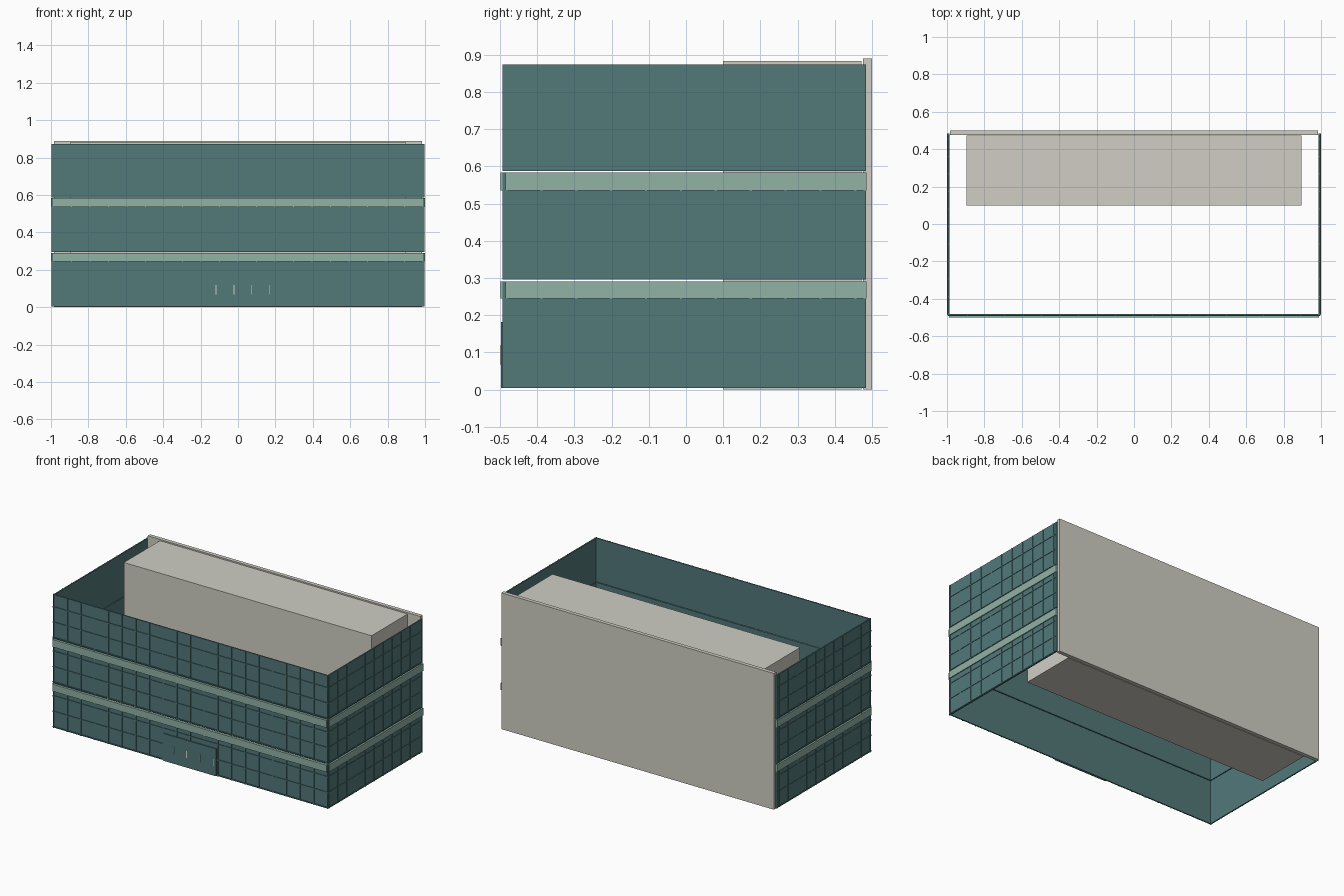
import bpy
import bmesh

if "Cube" in bpy.data.objects:
    bpy.data.objects.remove(bpy.data.objects["Cube"])


def srgb(r, g, b):
    def lin(c):
        c /= 255
        return c / 12.92 if c <= 0.04045 else ((c + 0.055) / 1.055) ** 2.4
    return (lin(r), lin(g), lin(b), 1)


def material(name, rgb):
    m = bpy.data.materials.new(name)
    m.diffuse_color = srgb(*rgb)
    m.use_nodes = True
    m.node_tree.nodes["Principled BSDF"].inputs["Base Color"].default_value = m.diffuse_color
    return m


GLASS = material("teal_glass", (82, 120, 121))
BAND = material("pale_green", (145, 178, 165))
CONCRETE = material("warm_grey", (208, 206, 196))
HANDLE = material("light_beige", (220, 214, 196))


def boxes(name, mat, spans):
    """One object made of boxes, each (x0, x1, y0, y1, z0, z1)."""
    bm = bmesh.new()
    for x0, x1, y0, y1, z0, z1 in spans:
        verts = bmesh.ops.create_cube(bm, size=1)["verts"]
        for v in verts:
            v.co.x = x0 if v.co.x < 0 else x1
            v.co.y = y0 if v.co.y < 0 else y1
            v.co.z = z0 if v.co.z < 0 else z1
    mesh = bpy.data.meshes.new(name)
    bm.to_mesh(mesh)
    bm.free()
    mesh.materials.append(mat)
    obj = bpy.data.objects.new(name, mesh)
    bpy.context.collection.objects.link(obj)
    return obj


def both_sides(x0, x1, *rest):
    return [(x0, x1, *rest), (-x1, -x0, *rest)]


# Rear wall and solid service core
boxes("rear_wall", CONCRETE, [(-0.985, 0.985, 0.475, 0.5, 0, 0.89)])
boxes("service_core", CONCRETE, [(-0.895, 0.895, 0.1, 0.472, 0, 0.883)])

# Three storeys of curtain wall, separated by narrow joints
storeys = [(0.004, 0.291, (0.01, 0.11, 0.212)),
           (0.296, 0.583, (0.302, 0.402, 0.503)),
           (0.587, 0.873, (0.593, 0.693, 0.793))]
W = 0.003  # half width of a glazing bar
for i, (z0, z1, rails) in enumerate(storeys, 1):
    boxes(f"front_glass_{i}", GLASS, [(-0.994, 0.994, -0.489, -0.481, z0, z1)])
    boxes(f"side_glass_{i}", GLASS,
          both_sides(0.986, 0.994, -0.481, 0.483, z0, z1))

    # Upright and level glazing bars standing slightly proud
    front = [(-W + x, W + x, -0.493, -0.489, z0, z1)
             for x in [-0.99 + 0.099 * k for k in range(21)]]
    front += [(-0.994, 0.994, -0.493, -0.489, z - W, z + W) for z in rails]
    boxes(f"front_bars_{i}", GLASS, front)
    side = []
    for y in [-0.482 + 0.0937 * k for k in range(11)] + [0.48]:
        side += both_sides(0.994, 0.997, y - W, y + W, z0, z1)
    for z in rails:
        side += both_sides(0.994, 0.997, -0.489, 0.483, z - W, z + W)
    boxes(f"side_bars_{i}", GLASS, side)

# Pale floor bands around the front and sides
for i, (z0, z1) in enumerate([(0.245, 0.291), (0.535, 0.583)], 1):
    boxes(f"floor_band_{i}", BAND,
          [(-0.99, 0.99, -0.499, -0.485, z0, z1)]
          + both_sides(0.988, 1.0, -0.485, 0.485, z0, z1))

# Entrance doors with four upright handles
boxes("entrance_doors", GLASS, [(-0.193, 0.189, -0.497, -0.489, 0.004, 0.182)])
boxes("door_handles", HANDLE,
      [(x - 0.002, x + 0.002, -0.5, -0.496, 0.068, 0.118)
       for x in (-0.118, -0.022, 0.074, 0.17)])
